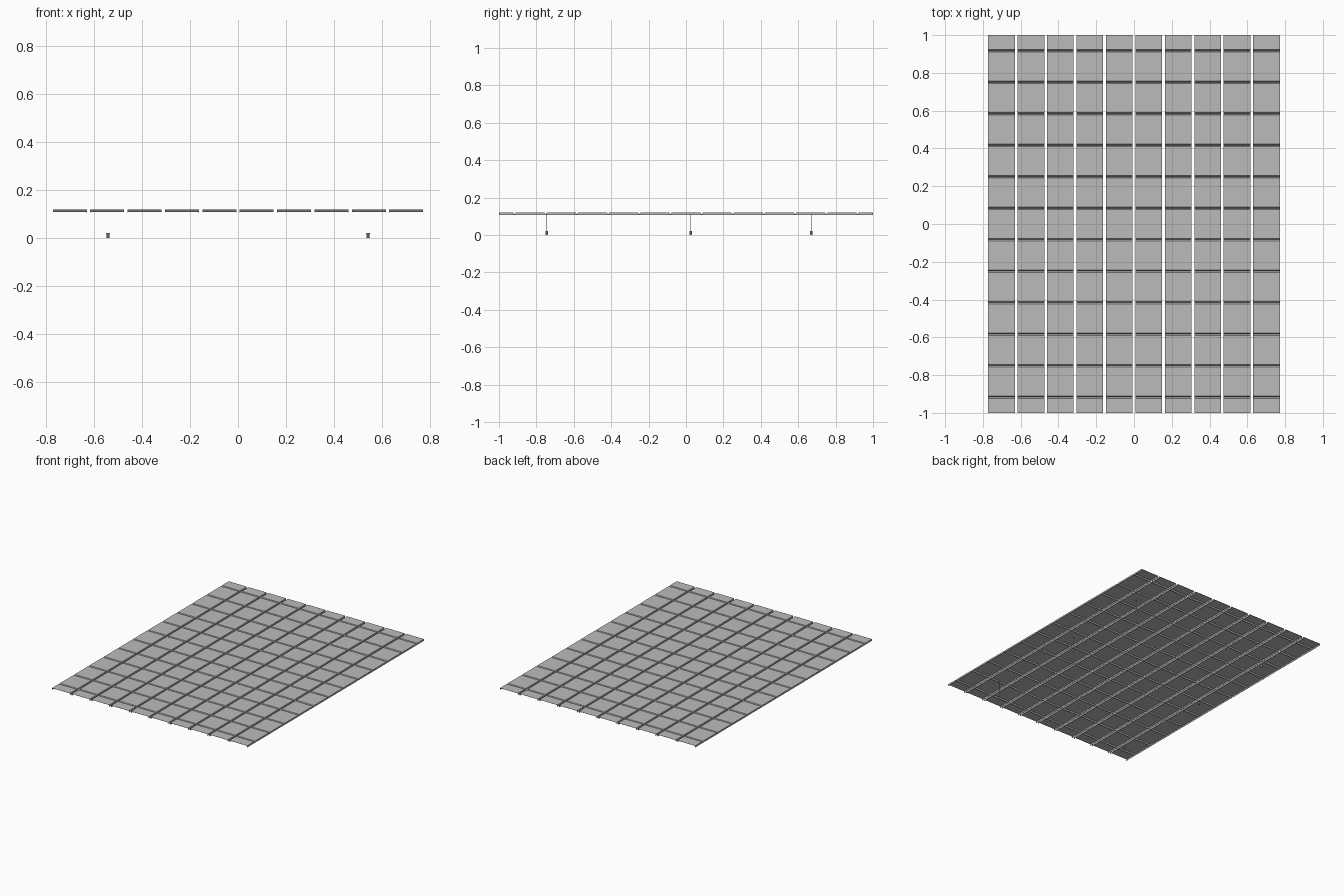
import bpy, bmesh

cube = bpy.data.objects.get("Cube")
if cube:
    bpy.data.objects.remove(cube, do_unlink=True)

TOP, BOTTOM = 0.119, 0.107          # panel sheet and flange edge heights
COLUMNS, PITCH, WIDTH = 10, 0.156, 0.142
ROWS = 12
GROOVE_HALF, GROOVE_DEPTH = 0.006, 0.009

grey = bpy.data.materials.new("panel_grey")
grey.use_nodes = True
colour = (0.5, 0.5, 0.5, 1)
grey.diffuse_color = colour
grey.node_tree.nodes["Principled BSDF"].inputs["Base Color"].default_value = colour


def add_object(name, mesh, location=(0, 0, 0)):
    obj = bpy.data.objects.new(name, mesh)
    obj.location = location
    bpy.context.collection.objects.link(obj)
    return obj


def finish(bm, name):
    mesh = bpy.data.meshes.new(name)
    bm.to_mesh(mesh)
    bm.free()
    mesh.materials.append(grey)
    return mesh


def panel_mesh():
    """Folded channel running front to back, creased by V grooves."""
    profile = [(-1, TOP)]
    for i in range(ROWS):
        y = (i - (ROWS - 1) / 2) * 2 / ROWS
        profile += [(y - GROOVE_HALF, TOP), (y, TOP - GROOVE_DEPTH), (y + GROOVE_HALF, TOP)]
    profile.append((1, TOP))
    bm = bmesh.new()
    h = WIDTH / 2
    previous = None
    for y, z in profile:
        section = [bm.verts.new(p) for p in
                   ((-h, y, BOTTOM), (-h, y, z), (h, y, z), (h, y, BOTTOM))]
        if previous:
            for k in range(3):
                bm.faces.new((previous[k], previous[k + 1], section[k + 1], section[k]))
        previous = section
    bm.normal_update()
    if bm.faces[:][1].normal.z < 0:
        bmesh.ops.reverse_faces(bm, faces=bm.faces[:])
    return finish(bm, "panel_strip")


def cone_mesh(name, low, high, depth, sides):
    bm = bmesh.new()
    bmesh.ops.create_cone(bm, cap_ends=True, segments=sides,
                          radius1=low, radius2=high, depth=depth)
    return finish(bm, name)


# Panel strips side by side with open gaps
strip = panel_mesh()
for i in range(COLUMNS):
    obj = add_object(f"panel_strip_{i + 1}", strip, ((i - (COLUMNS - 1) / 2) * PITCH, 0, 0))
    sheet = obj.modifiers.new("sheet_thickness", 'SOLIDIFY')
    sheet.thickness = 0.0012
    sheet.offset = -1

# Hanging cords with small tapered pulls
PULL = 0.02
cord = cone_mesh("cord", 0.0008, 0.0008, TOP - PULL - 0.002, 6)
pull = cone_mesh("pull", 0.0055, 0.0075, PULL, 8)
for x in (-0.543, 0.543):
    for y in (-0.745, 0.025, 0.67):
        add_object("hanging_cord", cord, (x, y, (TOP + PULL - 0.002) / 2))
        add_object("cord_pull", pull, (x, y, PULL / 2))
